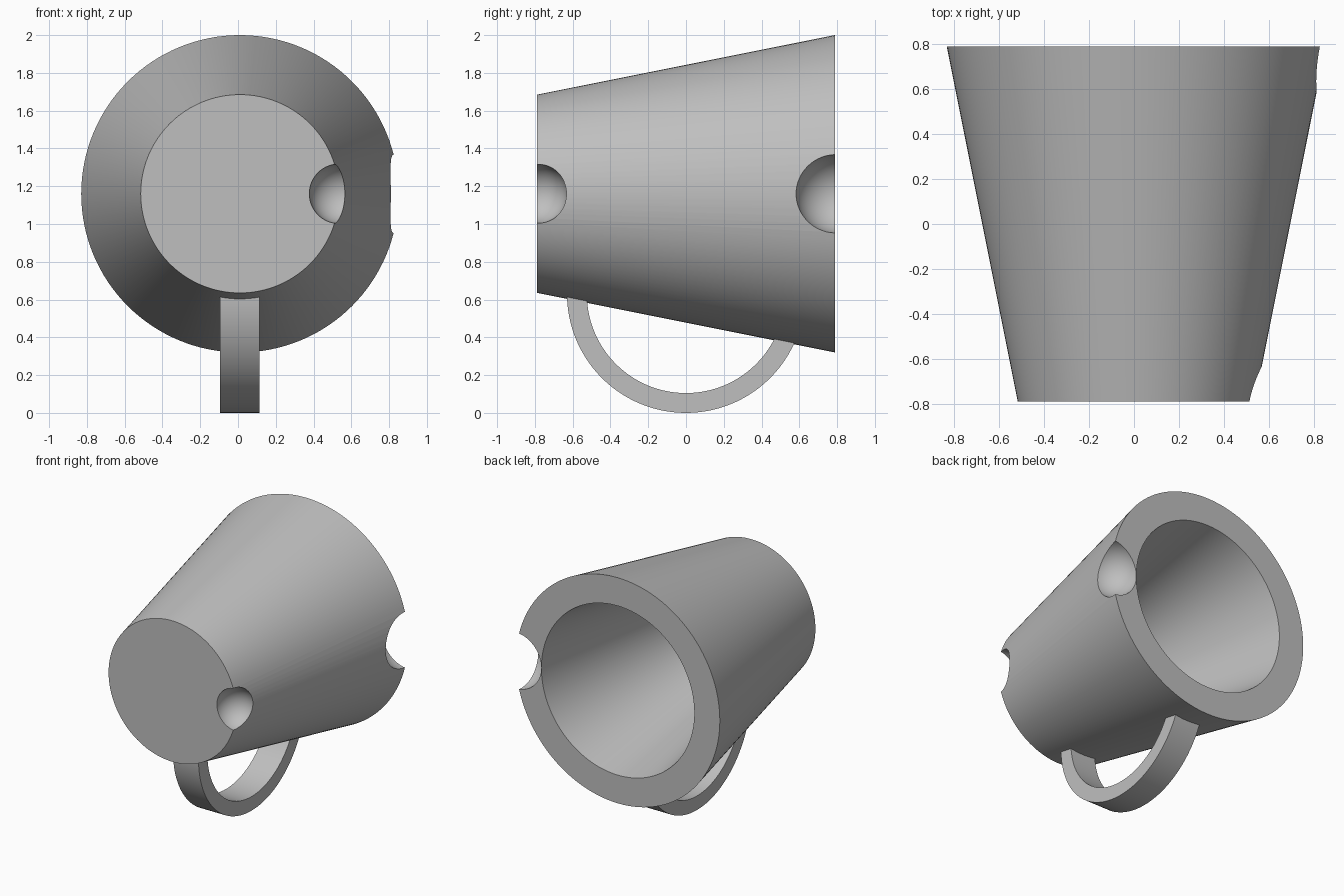
import bpy, bmesh, math
from mathutils import Vector

old = bpy.data.objects.get("Cube")
if old:
    bpy.data.objects.remove(old, do_unlink=True)

U = 0.0525                       # design unit
AXIS = Vector((0.01, 0, 1.16))   # centre of the cup, which lies along y
HALF = 15 * U

grey = bpy.data.materials.new("plain grey")
grey.use_nodes = True
colour = (0.52, 0.52, 0.52, 1)
grey.diffuse_color = colour
grey.node_tree.nodes["Principled BSDF"].inputs["Base Color"].default_value = colour


def make_object(name, bm):
    bmesh.ops.recalc_face_normals(bm, faces=bm.faces)
    mesh = bpy.data.meshes.new(name)
    bm.to_mesh(mesh)
    bm.free()
    mesh.materials.append(grey)
    obj = bpy.data.objects.new(name, mesh)
    bpy.context.collection.objects.link(obj)
    return obj


def activate(obj):
    bpy.ops.object.select_all(action='DESELECT')
    obj.select_set(True)
    bpy.context.view_layer.objects.active = obj


def lathe_y(name, profile, steps=128):
    """Turn (radius, y) points about the cup axis, capping both ends."""
    bm = bmesh.new()
    rings = []
    for r, y in profile:
        angles = [2 * math.pi * i / steps for i in range(steps)]
        rings.append([bm.verts.new(AXIS + Vector((r * math.cos(a), y, r * math.sin(a))))
                      for a in angles])
    for a, b in zip(rings, rings[1:]):
        for i in range(steps):
            j = (i + 1) % steps
            bm.faces.new((a[i], a[j], b[j], b[i]))
    bm.faces.new(rings[0])
    bm.faces.new(rings[-1])
    return make_object(name, bm)


def cut_sphere(target, x, y, radius):
    bm = bmesh.new()
    bmesh.ops.create_uvsphere(bm, u_segments=64, v_segments=32, radius=radius)
    bmesh.ops.translate(bm, verts=bm.verts, vec=AXIS + Vector((x, y, 0)))
    cutter = make_object("notch_cutter", bm)
    mod = target.modifiers.new("notch", 'BOOLEAN')
    mod.operation, mod.solver, mod.object = 'DIFFERENCE', 'EXACT', cutter
    activate(target)
    bpy.ops.object.modifier_apply(modifier=mod.name)
    bpy.data.objects.remove(cutter, do_unlink=True)


# Tapered cup with a closed front and an open back
cup = lathe_y("cup", [(7 * U, -HALF + 3 * U), (12 * U, HALF), (16 * U, HALF),
                      (10 * U, -HALF)])

# Round notches in the left side of both rims
cut_sphere(cup, 10 * U, -HALF, 3 * U)
cut_sphere(cup, 16 * U, HALF, 3.98 * U)

# Curved handle, its ends buried in the cup wall
bm = bmesh.new()
sections = []
steps = 64
for i in range(steps + 1):
    a = math.radians(176 + (345 - 176) * i / steps)
    sections.append([bm.verts.new((AXIS.x + side * 2 * U, r * U * math.cos(a),
                                   12 * U + r * U * math.sin(a)))
                     for r, side in ((12, -1), (12, 1), (10, 1), (10, -1))])
for a, b in zip(sections, sections[1:]):
    for k in range(4):
        n = (k + 1) % 4
        bm.faces.new((a[k], a[n], b[n], b[k]))
bm.faces.new(sections[0])
bm.faces.new(sections[-1])
handle = make_object("handle", bm)

for obj in (cup, handle):
    activate(obj)
    bpy.ops.object.shade_smooth_by_angle(angle=math.radians(30))
